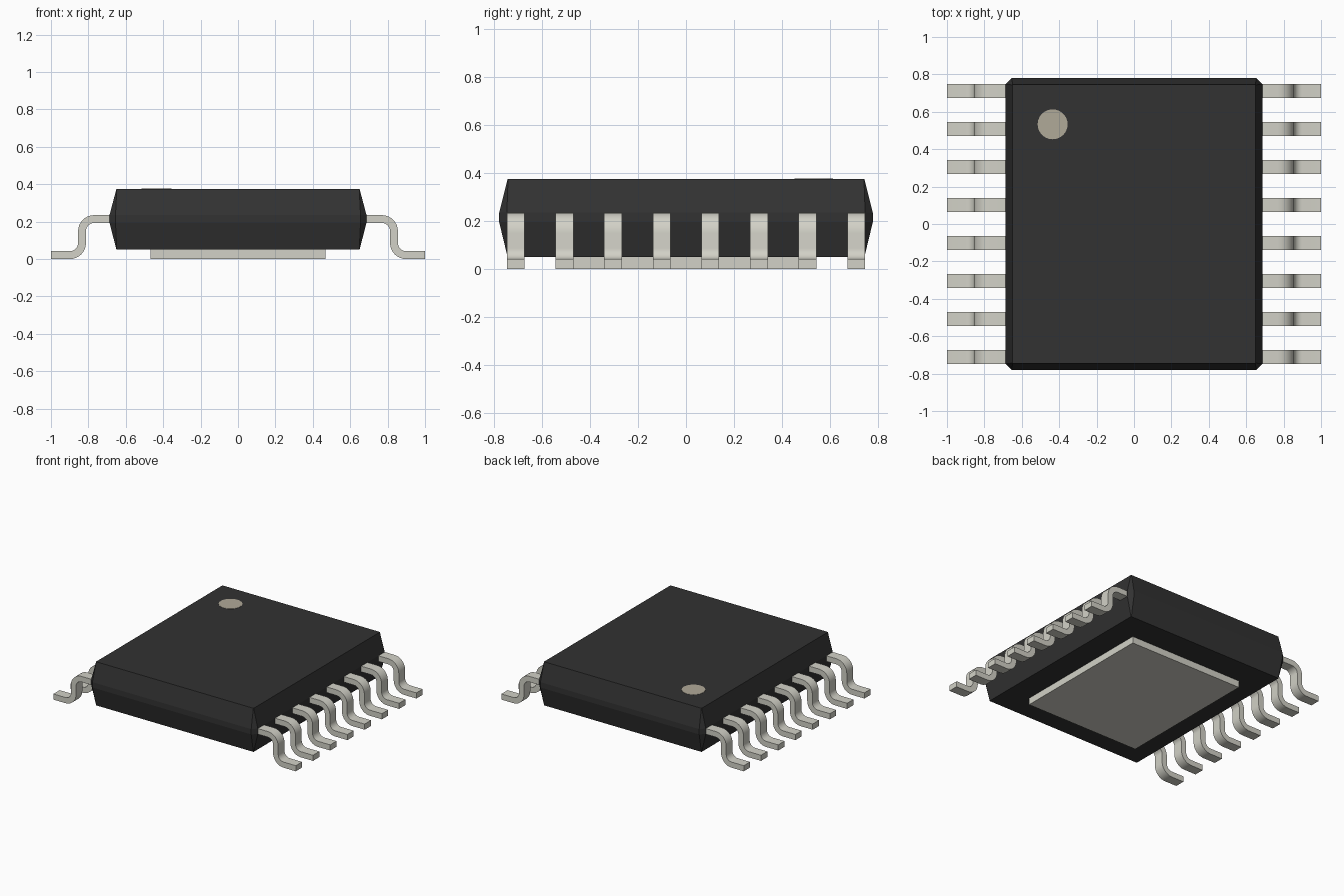
import bpy, bmesh, math
from mathutils import Vector

cube = bpy.data.objects.get("Cube")
if cube:
    bpy.data.objects.remove(cube, do_unlink=True)


def material(name, rgb):
    m = bpy.data.materials.new(name)
    m.use_nodes = True
    m.diffuse_color = (*rgb, 1)
    bsdf = next(n for n in m.node_tree.nodes if n.type == 'BSDF_PRINCIPLED')
    bsdf.inputs["Base Color"].default_value = (*rgb, 1)
    return m


BLACK = material("black plastic", (0.032, 0.032, 0.032))
METAL = material("pale metal", (0.645, 0.64, 0.572))
TAN = material("marker tan", (0.435, 0.398, 0.316))


def finish(bm, name, mat, smooth=False):
    bmesh.ops.recalc_face_normals(bm, faces=bm.faces)
    mesh = bpy.data.meshes.new(name)
    bm.to_mesh(mesh)
    bm.free()
    mesh.materials.append(mat)
    obj = bpy.data.objects.new(name, mesh)
    bpy.context.scene.collection.objects.link(obj)
    if smooth:
        bpy.ops.object.select_all(action='DESELECT')
        obj.select_set(True)
        bpy.context.view_layer.objects.active = obj
        bpy.ops.object.shade_smooth_by_angle(angle=math.radians(30))
    return obj


def loft(bm, rings):
    """Skin a closed tube through equal-length rings and cap its ends."""
    rings = [[bm.verts.new(p) for p in ring] for ring in rings]
    n = len(rings[0])
    for a, b in zip(rings, rings[1:]):
        for i in range(n):
            j = (i + 1) % n
            bm.faces.new((a[i], a[j], b[j], b[i]))
    bm.faces.new(rings[0])
    bm.faces.new(rings[-1])


# Moulded body: tapered above and below a middle band with cut corners
def body_ring(z, x, y, c):
    pts = []
    for sx, sy in ((1, 1), (-1, 1), (-1, -1), (1, -1)):
        corner = [(sx * x, sy * (y - c), z), (sx * (x - c), sy * y, z)]
        pts += corner if sx == sy else corner[::-1]
    return pts


bm = bmesh.new()
loft(bm, [body_ring(0.05, 0.65, 0.745, 0.002),
          body_ring(0.195, 0.687, 0.78, 0.032),
          body_ring(0.235, 0.687, 0.78, 0.032),
          body_ring(0.375, 0.65, 0.745, 0.002)])
finish(bm, "body", BLACK)

# Heat pad under the body
bm = bmesh.new()
bmesh.ops.create_cube(bm, size=1)
bmesh.ops.scale(bm, vec=(0.936, 1.09, 0.052), verts=bm.verts)
bmesh.ops.translate(bm, vec=(0, 0, 0.026), verts=bm.verts)
finish(bm, "heat_pad", METAL)

# Round marker for the first lead
bm = bmesh.new()
bmesh.ops.create_cone(bm, cap_ends=True, segments=48, radius1=0.08,
                      radius2=0.08, depth=0.004)
bmesh.ops.translate(bm, vec=(-0.435, 0.533, 0.3745), verts=bm.verts)
finish(bm, "marker_dot", TAN)

# Gull-wing lead: centre line of (x, z, bend angle)
THICK, WIDTH, BEND, STEPS = 0.042, 0.074, 0.065, 8
TOP_Z, FOOT_Z, SHANK_X = 0.214, THICK / 2, 0.834
path = [(0.66, TOP_Z, 0)]
for i in range(STEPS + 1):
    a = math.pi / 2 * i / STEPS
    path.append((SHANK_X - BEND + BEND * math.sin(a),
                 TOP_Z - BEND + BEND * math.cos(a), a))
for i in range(STEPS + 1):
    a = math.pi / 2 * (1 - i / STEPS)
    path.append((SHANK_X + BEND - BEND * math.sin(a),
                 FOOT_Z + BEND - BEND * math.cos(a), a))
path.append((1.0, FOOT_Z, 0))


def lead_rings(side, y):
    for x, z, a in path:
        normal = Vector((math.sin(a), 0, math.cos(a))) * THICK / 2
        ring = []
        for s, w in ((1, 1), (1, -1), (-1, -1), (-1, 1)):
            p = Vector((x, y + w * WIDTH / 2, z)) + normal * s
            p.x *= side
            ring.append(p)
        yield ring


for side, label in ((1, "left"), (-1, "right")):
    for k in range(8):
        bm = bmesh.new()
        loft(bm, list(lead_rings(side, (k - 3.5) * 0.203)))
        finish(bm, f"{label}_lead_{k + 1}", METAL, smooth=True)
